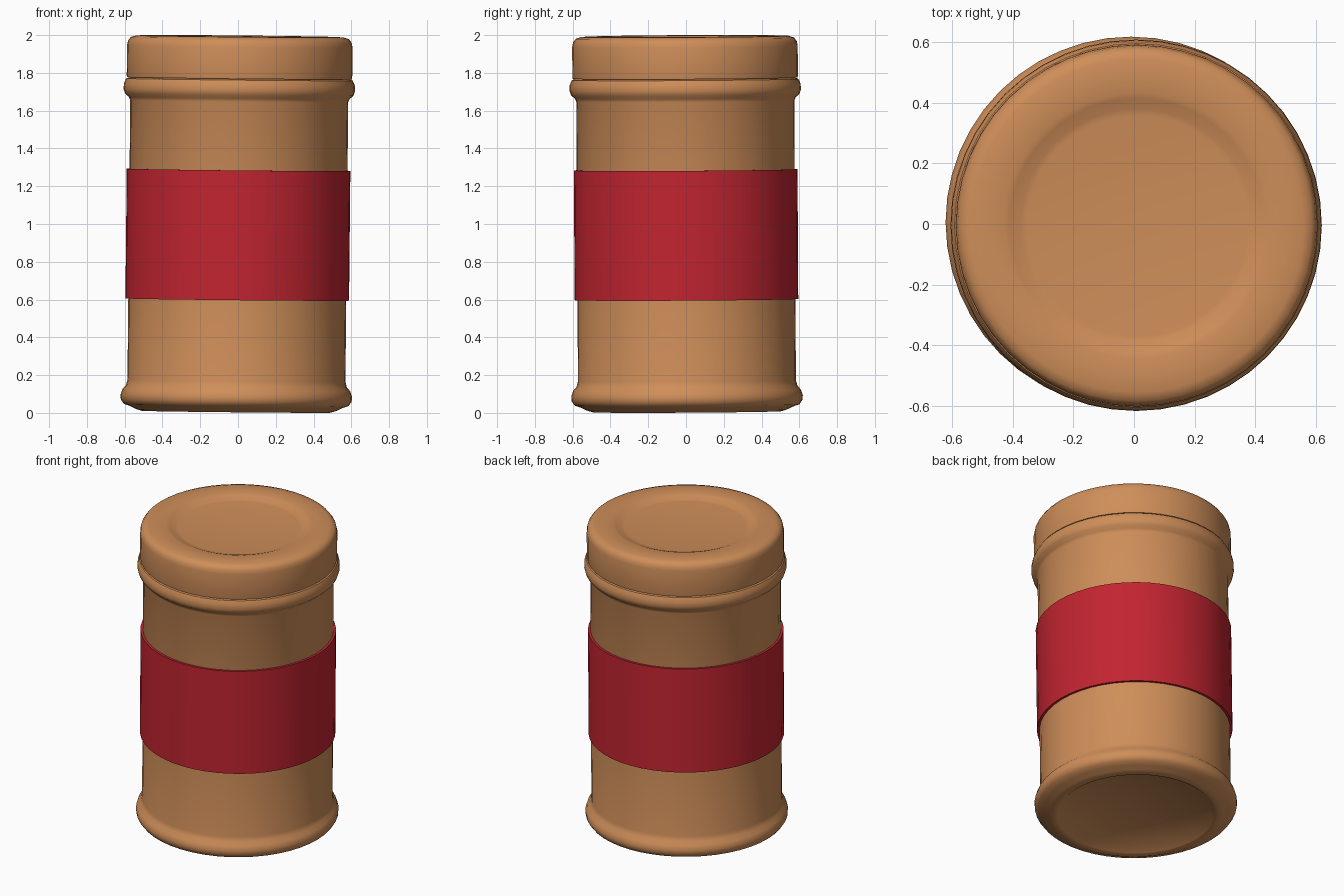
import bpy, bmesh, math
from mathutils import Matrix, Vector

if "Cube" in bpy.data.objects:
    bpy.data.objects.remove(bpy.data.objects["Cube"])

SEG = 48
# the jar leans very slightly about its centre
C = Vector((0, 0, 1))
LEAN = (Matrix.Translation(C) @ Matrix.Rotation(0.010, 4, 'Y')
        @ Matrix.Rotation(0.006, 4, 'X') @ Matrix.Translation(-C))


def material(name, rgb):
    m = bpy.data.materials.new(name)
    m.diffuse_color = (*rgb, 1)
    m.use_nodes = True
    m.node_tree.nodes["Principled BSDF"].inputs["Base Color"].default_value = m.diffuse_color
    return m


tan = material("tan", (0.62, 0.27, 0.10))
red = material("red", (0.54, 0.018, 0.030))


def lathe(name, profile, mat, closed=False):
    """Spin an (r, z) profile, given bottom to top, round the z axis."""
    bm = bmesh.new()
    rings = []
    for r, z in profile:
        if r == 0:
            rings.append([bm.verts.new((0, 0, z))] * SEG)
        else:
            rings.append([bm.verts.new((r * math.cos(2 * math.pi * i / SEG),
                                        r * math.sin(2 * math.pi * i / SEG), z))
                          for i in range(SEG)])
    pairs = list(zip(rings, rings[1:]))
    if closed:
        pairs.append((rings[-1], rings[0]))
    for a, b in pairs:
        for i in range(SEG):
            j = (i + 1) % SEG
            bm.faces.new(list(dict.fromkeys((a[i], a[j], b[j], b[i]))))
    bmesh.ops.recalc_face_normals(bm, faces=bm.faces)
    bm.transform(LEAN)
    me = bpy.data.meshes.new(name)
    bm.to_mesh(me)
    bm.free()
    me.materials.append(mat)
    ob = bpy.data.objects.new(name, me)
    bpy.context.collection.objects.link(ob)
    bpy.ops.object.select_all(action='DESELECT')
    ob.select_set(True)
    bpy.context.view_layer.objects.active = ob
    bpy.ops.object.shade_smooth_by_angle(angle=math.radians(40))
    return ob


# body: recessed base, foot bead, straight wall, neck bead
lathe("jar_body", [
    (0, 0.03), (0.45, 0.03), (0.475, 0.01), (0.50, 0.006), (0.53, 0.015),
    (0.56, 0.03), (0.595, 0.042), (0.611, 0.065), (0.613, 0.09), (0.603, 0.12),
    (0.585, 0.14), (0.577, 0.17), (0.577, 1.65), (0.585, 1.668), (0.605, 1.685),
    (0.613, 1.71), (0.611, 1.74), (0.60, 1.765), (0.58, 1.772), (0, 1.775)], tan)

# lid: straight skirt, rounded shoulder, shallow round recess
lathe("lid", [
    (0, 1.772), (0.595, 1.772), (0.597, 1.78), (0.597, 1.94), (0.592, 1.965),
    (0.578, 1.984), (0.55, 1.993), (0.50, 1.995), (0.44, 1.994), (0.42, 1.988),
    (0.385, 1.973), (0.365, 1.970), (0, 1.970)], tan)

# label band wrapped round the wall
lathe("label_band", [
    (0.572, 0.60), (0.592, 0.60), (0.592, 1.287), (0.572, 1.287)], red, closed=True)
